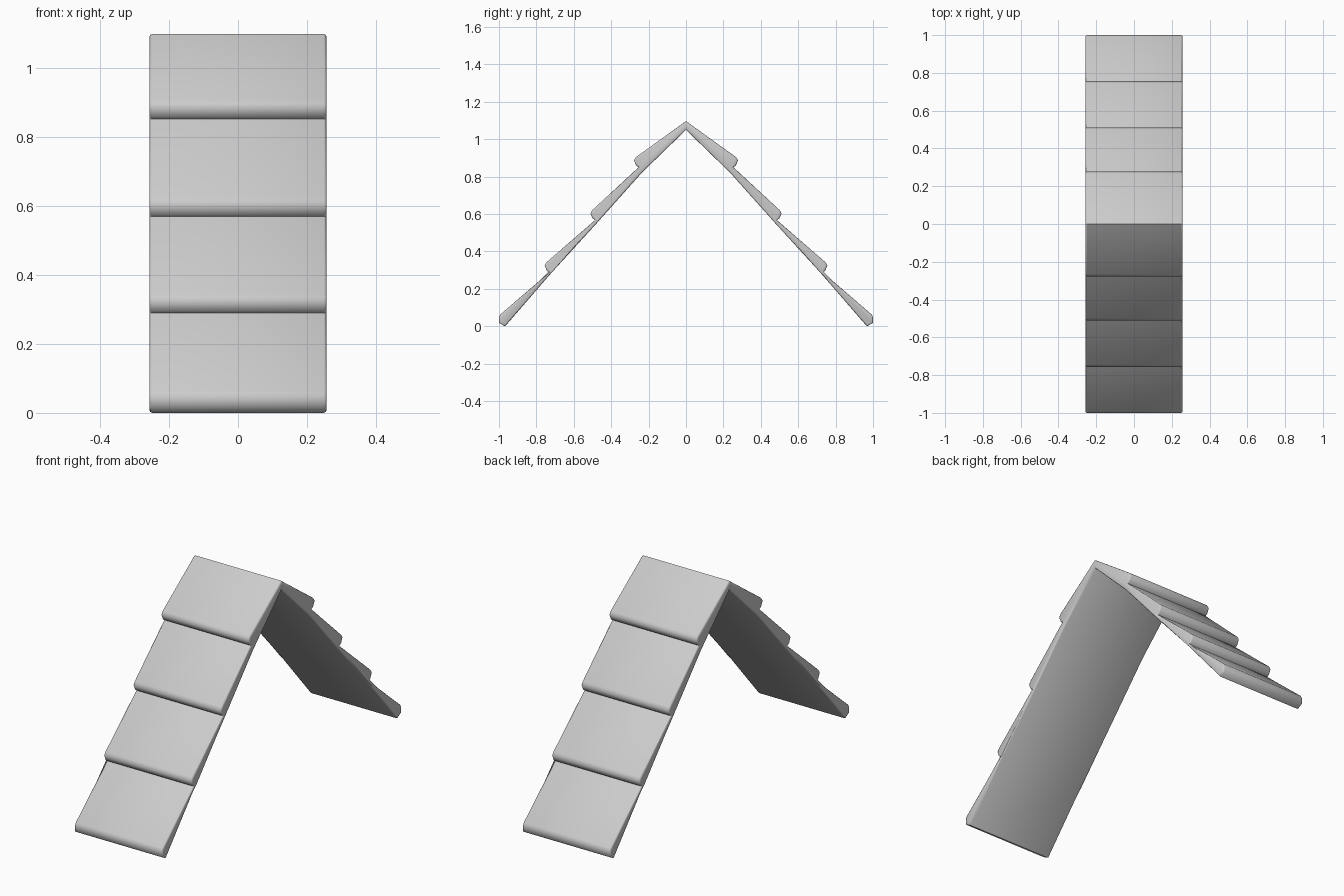
import bpy
import bmesh
import math

cube = bpy.data.objects.get("Cube")
if cube:
    bpy.data.objects.remove(cube, do_unlink=True)

HALF_WIDTH = 0.257

grey = bpy.data.materials.new("light_grey")
grey.use_nodes = True
grey.diffuse_color = (0.6, 0.6, 0.6, 1)
grey.node_tree.nodes["Principled BSDF"].inputs["Base Color"].default_value = (0.6, 0.6, 0.6, 1)

# Lower lip of each shingle course, from ridge to eave
lips = [(0.275, 0.895), (0.508, 0.612), (0.753, 0.333)]
upper = []
for y, z in lips:
    upper += [(y - 0.008, z + 0.01), (y + 0.003, z - 0.008),
              (y - 0.009, z - 0.036), (y - 0.022, z - 0.044)]
upper += [(0.993, 0.063), (1.0, 0.05), (1.0, 0.018), (0.967, 0.0)]

# Underside, from eave back up towards the ridge
under = [(0.72, 0.285), (0.478, 0.55), (0.237, 0.82)]

# Closed cross-section: one slope and its mirror image
slope = upper + under
profile = ([(0, 1.097)] + slope + [(0, 1.05)]
           + [(-y, z) for y, z in reversed(slope)])

# Extrude the cross-section along the ridge
bm = bmesh.new()
ring = [bm.verts.new((-HALF_WIDTH, y, z)) for y, z in profile]
cap = bm.faces.new(ring)
extruded = bmesh.ops.extrude_face_region(bm, geom=[cap], use_keep_orig=True)
moved = [v for v in extruded["geom"] if isinstance(v, bmesh.types.BMVert)]
bmesh.ops.translate(bm, verts=moved, vec=(2 * HALF_WIDTH, 0, 0))
bmesh.ops.recalc_face_normals(bm, faces=bm.faces)

# Soften the rim of both gable ends
rim = [e for e in bm.edges if abs(e.verts[0].co.x - e.verts[1].co.x) < 0.001]
bmesh.ops.bevel(bm, geom=rim, offset=0.008, segments=2, profile=0.5,
                affect='EDGES', clamp_overlap=True)
bmesh.ops.recalc_face_normals(bm, faces=bm.faces)

mesh = bpy.data.meshes.new("shingled_roof")
bm.to_mesh(mesh)
bm.free()
mesh.materials.append(grey)
roof = bpy.data.objects.new("shingled_roof", mesh)
bpy.context.collection.objects.link(roof)

bpy.context.view_layer.objects.active = roof
roof.select_set(True)
bpy.ops.object.shade_smooth_by_angle(angle=math.radians(62))
